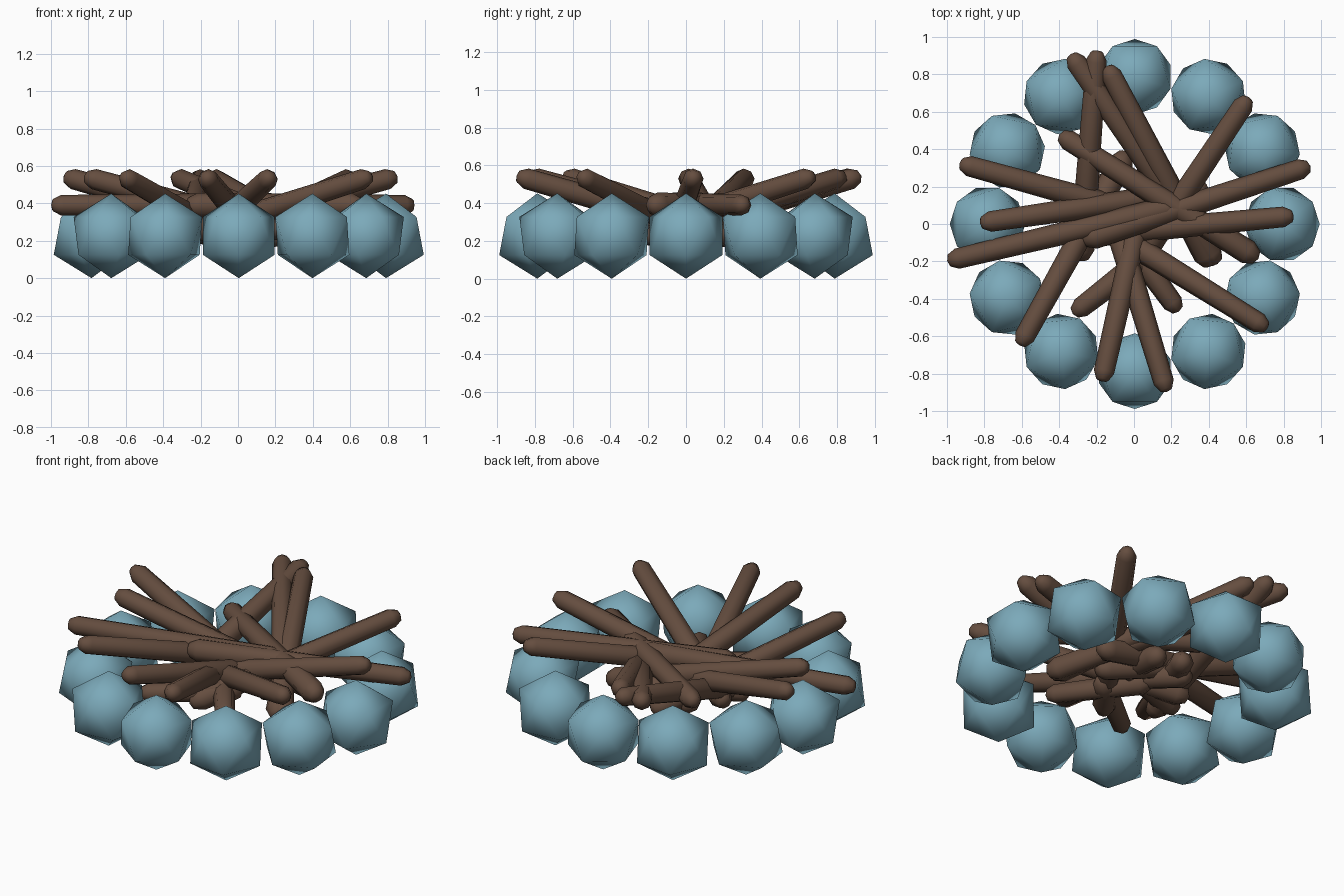
import bpy, bmesh, math
from mathutils import Vector

if "Cube" in bpy.data.objects:
    bpy.data.objects.remove(bpy.data.objects["Cube"])


def material(name, rgb):
    m = bpy.data.materials.new(name)
    m.diffuse_color = (*rgb, 1)
    m.use_nodes = True
    m.node_tree.nodes["Principled BSDF"].inputs["Base Color"].default_value = m.diffuse_color
    return m


STONE = material("stone_blue", (0.20, 0.40, 0.49))
WOOD = material("wood_brown", (0.13, 0.075, 0.05))


def smooth(ob, degrees):
    bpy.ops.object.select_all(action='DESELECT')
    ob.select_set(True)
    bpy.context.view_layer.objects.active = ob
    bpy.ops.object.shade_smooth_by_angle(angle=math.radians(degrees))


def stone(i):
    a = i * math.tau / 12
    bpy.ops.mesh.primitive_ico_sphere_add(
        subdivisions=1, radius=0.226,
        location=(0.787 * math.cos(a) + 0.004, 0.787 * math.sin(a), 0.226),
        rotation=(0, 0, a + math.pi))
    ob = bpy.context.object
    ob.name = f"ring_stone_{i + 1}"
    ob.data.materials.append(STONE)
    smooth(ob, 60)


def log(name, p, q, r0=0.055, r1=0.066, sides=8):
    """Round-ended log from a thin outer tip p to a thicker inner tip q."""
    p, q = Vector(p), Vector(q)
    d = (q - p).normalized()
    p, q = p - d * 0.035, q + d * 0.03
    half = (q - p).length / 2
    rings = [(-half + r0 * 0.2, r0 * 0.6), (-half + r0, r0),
             (half - r1, r1), (half - r1 * 0.2, r1 * 0.6)]
    bm = bmesh.new()
    loops = [[bm.verts.new((rad * math.cos(k * math.tau / sides),
                            rad * math.sin(k * math.tau / sides), z))
              for k in range(sides)] for z, rad in rings]
    ends = [bm.verts.new((0, 0, -half)), bm.verts.new((0, 0, half))]
    for k in range(sides):
        n = (k + 1) % sides
        for lo, hi in zip(loops, loops[1:]):
            bm.faces.new((lo[k], lo[n], hi[n], hi[k]))
        bm.faces.new((ends[0], loops[0][n], loops[0][k]))
        bm.faces.new((ends[1], loops[-1][k], loops[-1][n]))
    me = bpy.data.meshes.new(name)
    bm.to_mesh(me)
    bm.free()
    ob = bpy.data.objects.new(name, me)
    bpy.context.collection.objects.link(ob)
    ob.location = (p + q) / 2
    ob.rotation_euler = d.to_track_quat('Z', 'Y').to_euler()
    me.materials.append(WOOD)
    smooth(ob, 60)


# Ring of twelve stones
for i in range(12):
    stone(i)

# Leaning logs: high outer tip, then low inner tip
HIGH, LOW = 0.535, 0.22
leaning = [
    ((0.595, 0.65), (-0.06, -0.33)), ((-0.13, 0.815), (0.40, -0.20)),
    ((-0.20, 0.895), (-0.28, -0.17)), ((-0.32, 0.88), (0.43, -0.19)),
    ((-0.90, 0.315), (0.24, 0.00)), ((-0.79, 0.01), (0.37, 0.18)),
    ((-0.595, -0.62), (-0.05, 0.36)), ((-0.165, -0.81), (0.09, 0.32)),
    ((0.165, -0.865), (-0.17, 0.24)), ((0.685, -0.54), (-0.30, 0.07)),
    ((0.82, 0.04), (-0.34, -0.07)),
]
for i, (a, b) in enumerate(leaning):
    log(f"leaning_log_{i + 1}", (*a, HIGH), (*b, LOW))

# Level logs of the upper and lower layers
level = [
    ((-0.965, -0.19), (0.21, 0.09), 0.39), ((0.91, 0.30), (-0.25, -0.08), 0.39),
    ((-0.37, 0.46), (0.64, -0.17), 0.39),
    ((-0.30, -0.46), (0.10, -0.15), 0.26), ((0.22, -0.44), (-0.10, 0.00), 0.26),
]
for i, (a, b, z) in enumerate(level):
    log(f"level_log_{i + 1}", (*a, z), (*b, z))
